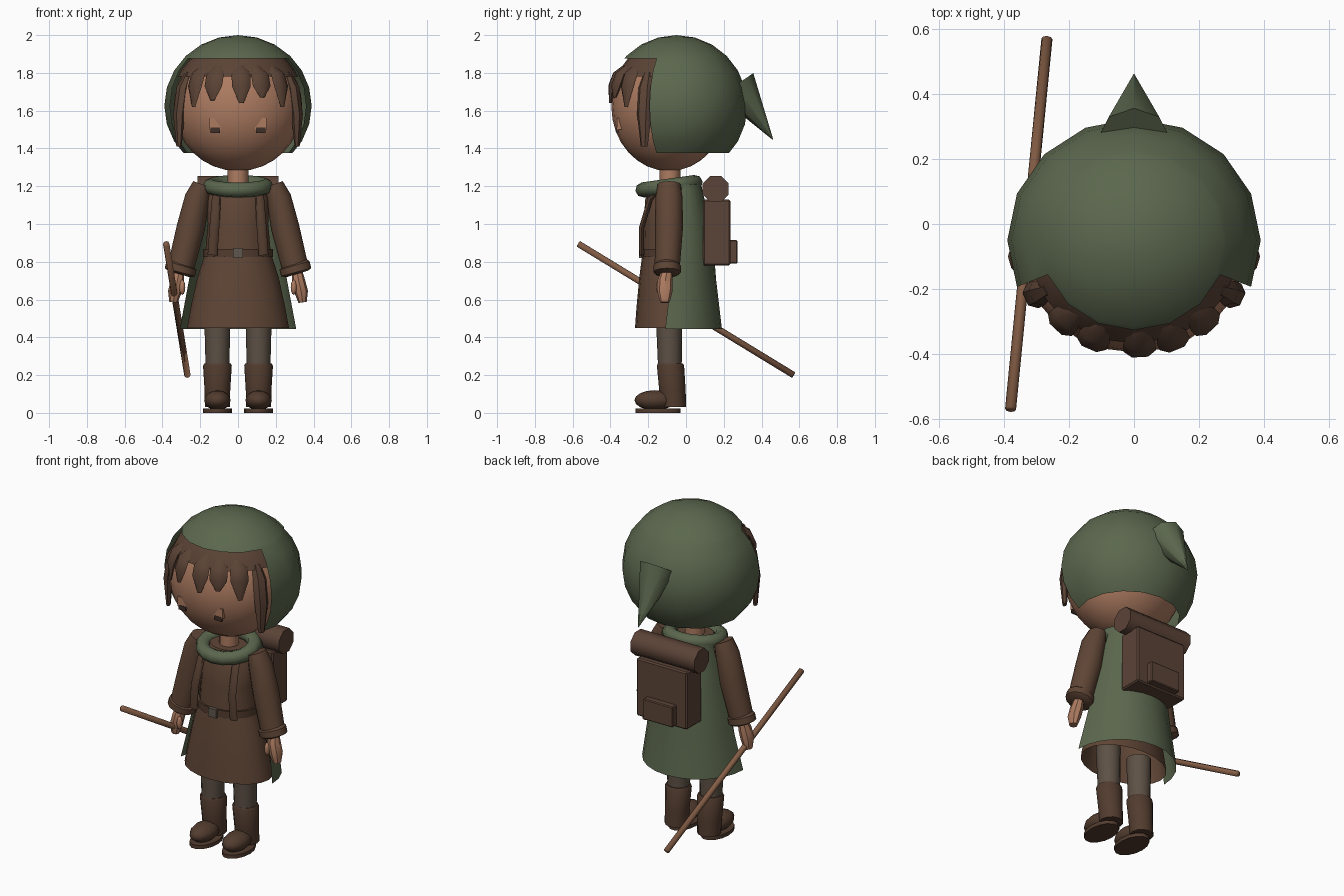
import bpy, bmesh, math
from mathutils import Vector, Matrix

old = bpy.data.objects.get("Cube")
if old:
    bpy.data.objects.remove(old, do_unlink=True)


def material(name, rgb):
    m = bpy.data.materials.new(name)
    m.use_nodes = True
    m.diffuse_color = (*rgb, 1)
    m.node_tree.nodes["Principled BSDF"].inputs["Base Color"].default_value = (*rgb, 1)
    return m


GREEN = material("green cloth", (.105, .135, .075))
SKIN = material("skin", (.42, .20, .12))
HAIR = material("brown hair", (.105, .056, .036))
TUNIC = material("brown tunic", (.115, .06, .036))
BELT = material("dark leather", (.085, .045, .028))
PACK = material("pack leather", (.105, .056, .038))
TROUSERS = material("grey brown trousers", (.11, .082, .06))
BUCKLE = material("dull metal", (.12, .095, .075))
WOOD = material("wood", (.23, .11, .06))
EYES = material("dark eyes", (.05, .028, .02))


def finish(name, bm, mat, angle=40):
    me = bpy.data.meshes.new(name)
    bm.to_mesh(me)
    bm.free()
    me.materials.append(mat)
    for p in me.polygons:
        p.use_smooth = True
    if angle:
        me.set_sharp_from_angle(angle=math.radians(angle))
    ob = bpy.data.objects.new(name, me)
    bpy.context.scene.collection.objects.link(ob)
    return ob


def loft(name, mat, rings, sides=12, follow=False, across=(1, 0, 0), half=False, caps=True, angle=40):
    """Join rings (x, y, z, rx, ry); half keeps the rear half as an open sheet."""
    bm = bmesh.new()
    pts = [Vector(r[:3]) for r in rings]
    loops = []
    count = sides + 1 if half else sides
    for i, r in enumerate(rings):
        t = Vector((0, 0, 1))
        if follow:
            t = (pts[min(i + 1, len(pts) - 1)] - pts[max(i - 1, 0)]).normalized()
        u = Vector(across)
        u = (u - t * u.dot(t)).normalized()
        v = t.cross(u)
        loop = []
        for k in range(count):
            a = (math.pi if half else math.tau) * k / sides
            loop.append(bm.verts.new(pts[i] + u * math.cos(a) * r[3] + v * math.sin(a) * r[4]))
        loops.append(loop)
    for a, b in zip(loops, loops[1:]):
        for k in range(sides):
            n = (k + 1) % count
            bm.faces.new((a[k], a[n], b[n], b[k]))
    if caps:
        bm.faces.new(loops[0][::-1])
        bm.faces.new(loops[-1])
    bmesh.ops.recalc_face_normals(bm, faces=bm.faces)
    return finish(name, bm, mat, angle)


def sphere_mesh(loc, rad, seg=16, rings=12, above=None):
    bm = bmesh.new()
    bmesh.ops.create_uvsphere(bm, u_segments=seg, v_segments=rings, radius=1)
    bm.transform(Matrix.Translation(loc) @ Matrix.Diagonal((*rad, 1)))
    if above:
        bmesh.ops.bisect_plane(bm, geom=bm.verts[:] + bm.edges[:] + bm.faces[:],
                               plane_co=(0, 0, above), plane_no=(0, 0, 1), clear_inner=True)
    return bm


def ball(name, mat, loc, rad, **kw):
    return finish(name, sphere_mesh(loc, rad, **kw), mat, 60)


def box(name, mat, lo, hi, bevel=0):
    bm = bmesh.new()
    bmesh.ops.create_cube(bm, size=1)
    lo, hi = Vector(lo), Vector(hi)
    bm.transform(Matrix.Translation((lo + hi) / 2) @ Matrix.Diagonal((*(hi - lo), 1)))
    if bevel:
        bmesh.ops.bevel(bm, geom=bm.edges[:], offset=bevel, segments=1, affect='EDGES')
    return finish(name, bm, mat, 20)


# Head, neck and face
ball("head", SKIN, (0, -.09, 1.62), (.34, .305, .34), seg=24, rings=16)
loft("neck", SKIN, [(0, -.085, 1.16, .055, .055), (0, -.085, 1.32, .055, .055)])
ball("hair_cap", HAIR, (0, -.085, 1.625), (.355, .315, .355), seg=24, rings=16, above=1.78)
for s, side in ((1, "left"), (-1, "right")):
    box(side + "_eyelid", SKIN, (s * .12 - .03, -.365, 1.5), (s * .12 + .03, -.34, 1.56))
    box(side + "_eye", EYES, (s * .12 - .025, -.367, 1.483), (s * .12 + .025, -.358, 1.51))


# Hair locks hang around the face at a given turn from the front
def lock(name, degrees, profile):
    a = math.radians(degrees)
    rings = [(math.sin(a) * r, -.09 - math.cos(a) * r * .9, z, w, t) for r, z, w, t in profile]
    loft(name, HAIR, rings, 6, follow=True, across=(math.cos(a), math.sin(a), 0))


for i, (turn, tip) in enumerate([(-43, 1.62), (-23, 1.655), (3, 1.64), (22, 1.67), (43, 1.62)]):
    lock(f"fringe_{i + 1}", turn, [(.25, 1.84, .025, .012), (.31, 1.79, .05, .022),
                                   (.335, 1.73, .05, .022), (.345, tip, .012, .008)])
for s, side in ((1, "left"), (-1, "right")):
    lock(side + "_side_lock", s * 65, [(.29, 1.80, .025, .015), (.325, 1.72, .042, .028),
                                       (.345, 1.58, .042, .028), (.345, 1.41, .02, .012)])

# Hood: open-bottomed dome with the face opening removed between two meridians
bm = sphere_mesh((0, -.05, 1.625), (.39, .375, .375), above=1.375)
bmesh.ops.bisect_plane(bm, geom=bm.verts[:] + bm.edges[:] + bm.faces[:],
                       plane_co=(0, 0, 1.875), plane_no=(0, 0, 1))
front = []
for f in bm.faces:
    c = f.calc_center_median()
    if c.z < 1.875 and abs(math.atan2(c.x, -c.y - .05)) < math.radians(67):
        front.append(f)
bmesh.ops.delete(bm, geom=front, context='FACES')
finish("hood", bm, GREEN, 60)
loft("hood_point", GREEN, [(0, .265, 1.737, .11, .11), (0, .46, 1.447, .002, .002)], 8,
     follow=True, angle=50)

# Collar roll around the neck
bpy.ops.mesh.primitive_torus_add(location=(0, -.09, 1.2), rotation=(.14, 0, 0), major_segments=16,
                                 minor_segments=8, major_radius=.14, minor_radius=.04)
collar = bpy.context.object
collar.name = "collar"
collar.scale.x = 1.04
collar.data.materials.append(GREEN)
for p in collar.data.polygons:
    p.use_smooth = True

# Tunic, belt and cape
loft("tunic_body", TUNIC, [(0, -.09, .83, .175, .14), (0, -.09, 1.0, .16, .135),
                           (0, -.09, 1.14, .165, .125), (0, -.09, 1.21, .11, .09)], 16)
loft("tunic_skirt", TUNIC, [(0, -.09, .85, .172, .14), (0, -.09, .72, .215, .157),
                            (0, -.09, .56, .25, .172), (0, -.09, .45, .27, .18)], 20, caps=False)
loft("belt", BELT, [(0, -.09, .825, .185, .15), (0, -.09, .868, .185, .15)], 16)
box("belt_buckle", BUCKLE, (-.027, -.25, .82), (.027, -.23, .872))
loft("cape", GREEN, [(0, -.02, 1.21, .165, .1), (0, -.05, .95, .215, .19),
                     (0, -.08, .7, .26, .24), (0, -.11, .445, .308, .3)], 12, half=True, caps=False)

# Backpack with bedroll and pocket
box("backpack", PACK, (-.17, .09, .78), (.17, .235, 1.13), .008)
box("backpack_pocket", PACK, (-.1, .23, .79), (.1, .272, .915), .005)
loft("bedroll", PACK, [(-.215, .157, 1.185, .075, .075), (.215, .157, 1.185, .075, .075)], 8,
     follow=True, across=(0, .924, .383), angle=60)

# Paired straps, arms and legs
for s, side in ((1, "left"), (-1, "right")):
    loft(side + "_strap", BELT, [(s * .1, -.13, 1.19, .024, .012), (s * .115, -.19, 1.13, .024, .014),
                                 (s * .125, -.235, .98, .026, .014), (s * .135, -.235, .835, .026, .014)],
         8, follow=True)

    loft(side + "_sleeve", TUNIC, [(s * .19, -.09, 1.21, .05, .06), (s * .215, -.09, 1.14, .066, .072),
                                   (s * .25, -.09, .98, .075, .074), (s * .305, -.1, .76, .07, .066)],
         12, follow=True)
    loft(side + "_cuff", TUNIC, [(s * .295, -.1, .79, .07, .06), (s * .299, -.1, .78, .083, .073),
                                 (s * .308, -.1, .745, .083, .073), (s * .311, -.1, .735, .06, .06)],
         12, follow=True)
    loft(side + "_hand", SKIN, [(s * .312, -.1, .75, .028, .03), (s * .32, -.11, .7, .035, .04),
                                (s * .335, -.112, .64, .036, .04), (s * .342, -.112, .585, .022, .025)],
         8, follow=True)
    ball(side + "_thumb", SKIN, (s * .295, -.14, .665), (.016, .018, .04), seg=8, rings=6)

    x = s * .109
    loft(side + "_leg", TROUSERS, [(x, -.085, .22, .062, .062), (x, -.09, .52, .07, .07)], 12)
    loft(side + "_boot_shaft", BELT, [(x, -.065, .03, .066, .066), (x, -.072, .12, .068, .07),
                                      (x, -.082, .25, .076, .072), (x, -.083, .262, .07, .066)], 12)
    ball(side + "_boot_toe", BELT, (x, -.165, .067), (.07, .108, .053), seg=12, rings=8)
    loft(side + "_boot_sole", BELT, [(x, -.148, .0, .076, .122), (x, -.148, .022, .076, .122)], 14)

# Walking staff carried in the right hand, softly shaded along its length
loft("staff", WOOD, [(-.38, -.57, .895, .017, .017), (-.268, .57, .2, .017, .017)], 8,
     follow=True, angle=None)
